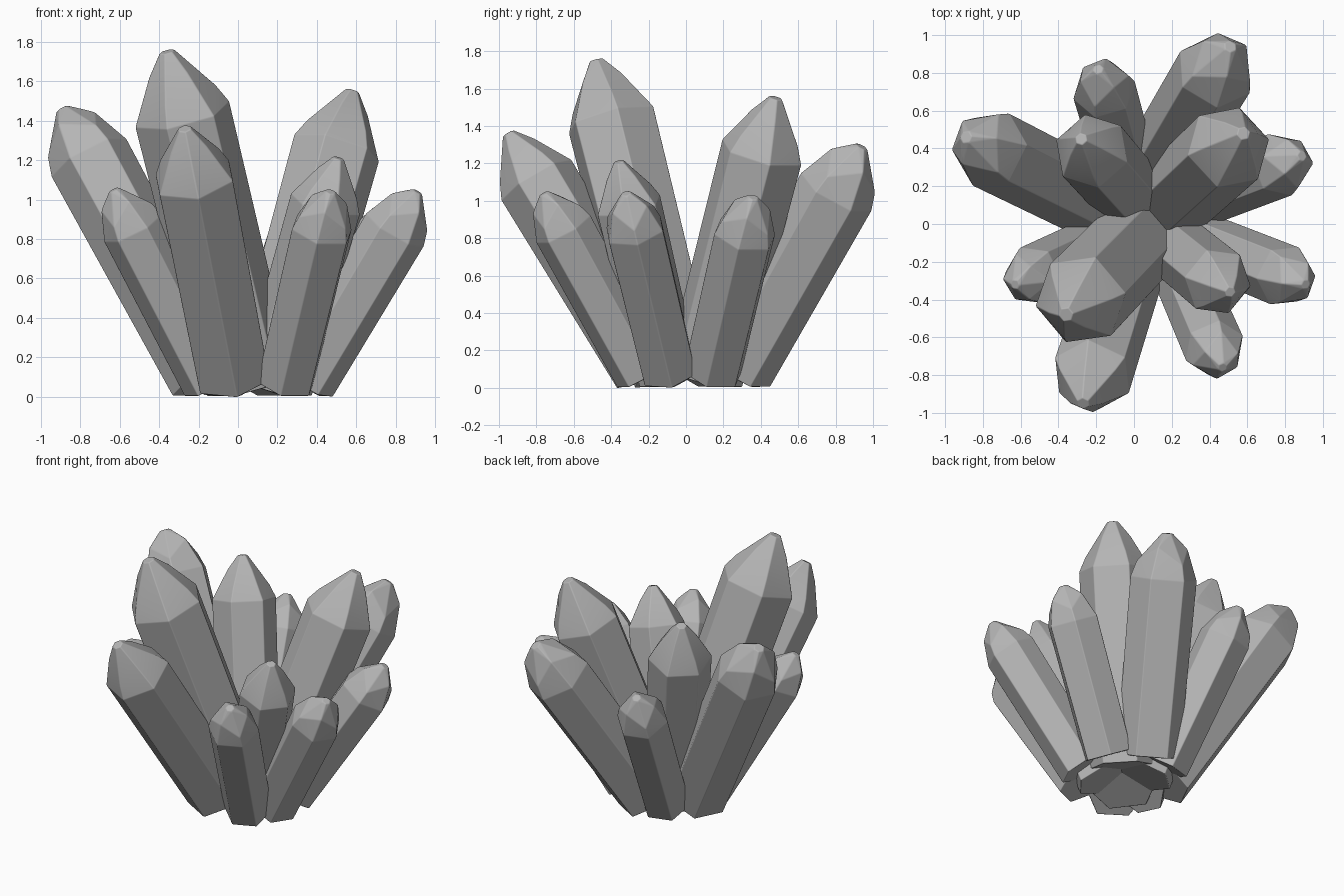
import bpy
import bmesh
from math import cos, sin, tau, radians
from mathutils import Vector

cube = bpy.data.objects.get("Cube")
if cube:
    bpy.data.objects.remove(cube, do_unlink=True)

# One grey stone colour for the whole cluster
stone = bpy.data.materials.new("grey_crystal")
stone.use_nodes = True
GREY = (0.46, 0.46, 0.46, 1)
stone.diffuse_color = GREY
bsdf = next(n for n in stone.node_tree.nodes if n.type == 'BSDF_PRINCIPLED')
bsdf.inputs["Base Color"].default_value = GREY
bsdf.inputs["Roughness"].default_value = 0.7

SIDES = 6
BASE_TAPER = 0.95   # foot radius relative to the shoulder
TIP_LENGTH = 1.35   # point length in shoulder radii
TIP_TAPER = 0.16    # blunt tip radius relative to the shoulder
# Alternating corners of the point: (radius, height) in shoulder radii
SHARP = ((0.81, 0.4), (0.48, 0.93))
BLUNT = ((0.86, 0.45), (0.64, 0.93))


def crystal(name, foot, tip, radius, point, twist=0.5):
    """Six-sided shaft that widens upward and closes in a faceted point."""
    tip = Vector(tip)
    ground = Vector((*foot, 0))
    lean = (tip - ground).normalized()
    foot_radius = radius * BASE_TAPER
    # Lift the foot so that its lowest corner rests on the ground
    start = ground + Vector((0, 0, foot_radius * 0.95 * lean.xy.length))
    axis = (tip - start).normalized()
    side = Vector((0, 0, 1)).cross(axis).normalized()
    outward = side.cross(axis).normalized()
    shoulder = tip - axis * radius * TIP_LENGTH

    bm = bmesh.new()
    for i in range(SIDES):
        a = tau * (i + twist) / SIDES
        spoke = outward * cos(a) + side * sin(a)
        wide, high = point[i % 2]
        bm.verts.new(start + spoke * foot_radius)
        bm.verts.new(shoulder + spoke * radius)
        bm.verts.new(shoulder + (spoke * wide + axis * high) * radius)
        bm.verts.new(tip + spoke * radius * TIP_TAPER)
    bmesh.ops.convex_hull(bm, input=bm.verts)
    bmesh.ops.dissolve_limit(bm, angle_limit=radians(4), verts=bm.verts, edges=bm.edges)
    bmesh.ops.recalc_face_normals(bm, faces=bm.faces)
    for face in bm.faces:
        face.smooth = True
    mesh = bpy.data.meshes.new(name)
    bm.to_mesh(mesh)
    bm.free()
    mesh.materials.append(stone)
    obj = bpy.data.objects.new(name, mesh)
    bpy.context.collection.objects.link(obj)

    # Slightly worn edges between flat facets
    bevel = obj.modifiers.new("worn_edges", 'BEVEL')
    bevel.width = 0.006
    bevel.segments = 2
    bevel.limit_method = 'ANGLE'
    bevel.angle_limit = radians(8)
    bevel.harden_normals = True


# Inner, steeper crystals
crystal("inner_front_right_crystal", (0.05, -0.06), (-0.36, -0.48, 1.75), 0.25, SHARP, 0.4)
crystal("inner_back_left_crystal", (0.17, 0.1), (0.58, 0.48, 1.55), 0.23, SHARP)
crystal("inner_back_right_crystal", (0.02, 0.11), (-0.28, 0.45, 1.45), 0.205, SHARP)
crystal("inner_front_left_crystal", (0.18, -0.09), (0.51, -0.36, 1.21), 0.185, SHARP)

# Outer crystals leaning away from the middle
crystal("front_right_crystal", (-0.025, -0.19), (-0.27, -0.95, 1.36), 0.218, SHARP, 0.35)
crystal("front_left_crystal", (0.24, -0.23), (0.47, -0.76, 1.04), 0.165, BLUNT)
crystal("left_front_crystal", (0.34, -0.09), (0.91, -0.32, 1.04), 0.17, BLUNT, 0.4)
crystal("left_back_crystal", (0.33, 0.14), (0.89, 0.36, 1.02), 0.175, BLUNT)
crystal("back_left_crystal", (0.11, 0.27), (0.51, 0.94, 1.29), 0.215, BLUNT)
crystal("back_right_crystal", (-0.03, 0.26), (-0.19, 0.82, 1.06), 0.17, BLUNT)
crystal("right_back_crystal", (-0.15, 0.09), (-0.89, 0.46, 1.46), 0.215, BLUNT)
crystal("right_front_crystal", (-0.13, -0.08), (-0.63, -0.32, 1.05), 0.165, BLUNT)
